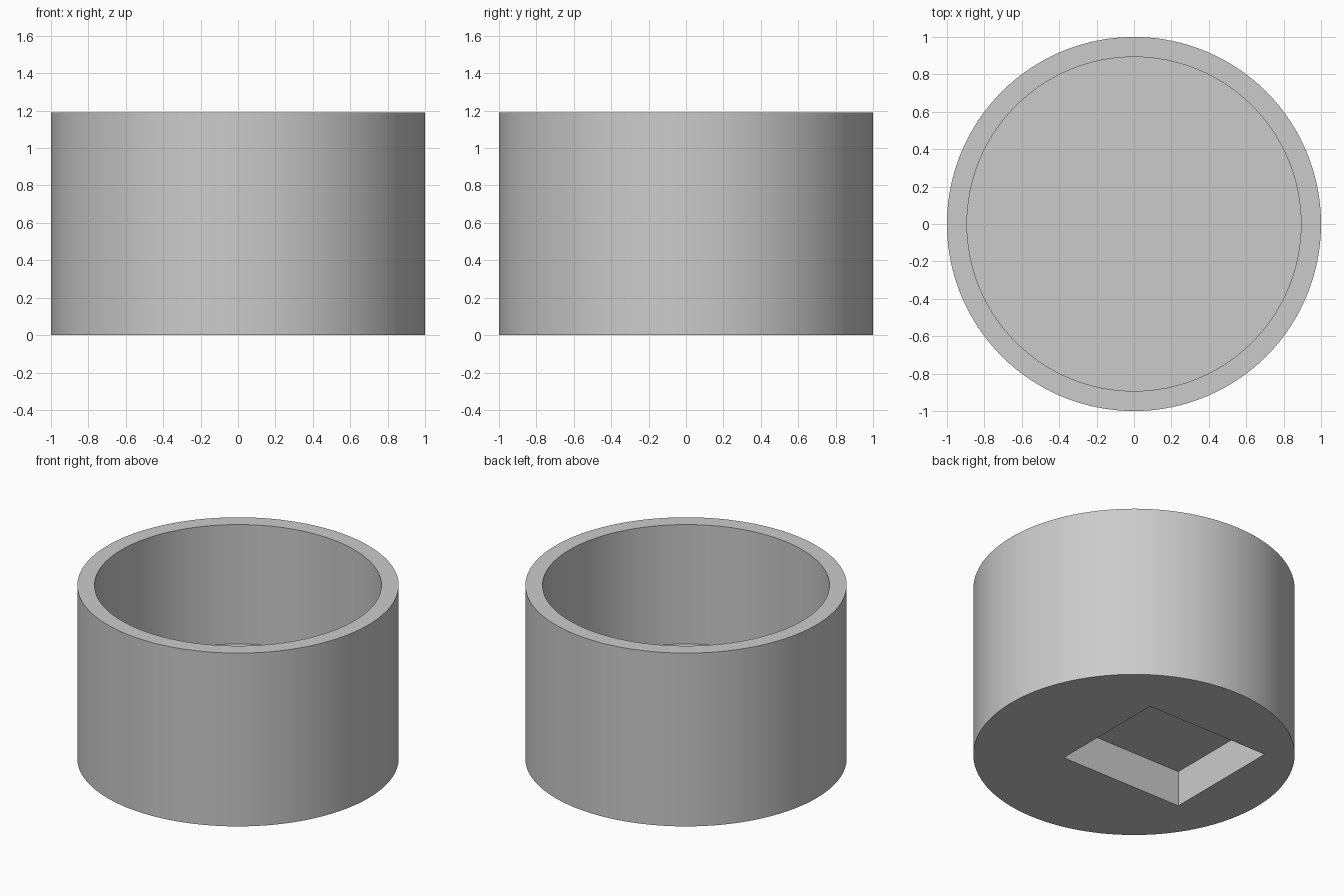
import bpy
import math

default = bpy.data.objects.get("Cube")
if default:
    bpy.data.objects.remove(default, do_unlink=True)

HEIGHT = 1.19
FLOOR = 0.37      # height of the cup's inner floor
SEGMENTS = 128

grey = bpy.data.materials.new("plain grey")
grey.use_nodes = True
colour = (0.6, 0.6, 0.6, 1)
grey.diffuse_color = colour
grey.node_tree.nodes["Principled BSDF"].inputs["Base Color"].default_value = colour


def cylinder(name, radius, bottom, top):
    bpy.ops.mesh.primitive_cylinder_add(
        vertices=SEGMENTS, radius=radius, depth=top - bottom,
        location=(0, 0, (bottom + top) / 2))
    obj = bpy.context.object
    obj.name = name
    obj.data.materials.append(grey)
    return obj


def box(name, low, high):
    centre = [(a + b) / 2 for a, b in zip(low, high)]
    bpy.ops.mesh.primitive_cube_add(size=1, location=centre)
    obj = bpy.context.object
    obj.name = name
    obj.scale = [b - a for a, b in zip(low, high)]
    obj.data.materials.append(grey)
    return obj


def cut(target, cutter):
    cutter.hide_render = True
    bpy.context.view_layer.update()
    mod = target.modifiers.new("cut", 'BOOLEAN')
    mod.operation = 'DIFFERENCE'
    mod.solver = 'EXACT'
    mod.object = cutter
    bpy.context.view_layer.objects.active = target
    bpy.ops.object.modifier_apply(modifier=mod.name)
    bpy.data.objects.remove(cutter, do_unlink=True)


# Round cup body
cup = cylinder("cup_body", 1, 0, HEIGHT)

# Open bowl from above
cut(cup, cylinder("bowl_cutter", 0.893, FLOOR, HEIGHT + 0.2))

# Off-centre rectangular pocket in the underside
cut(cup, box("pocket_cutter", (-0.62, -0.31, -0.2), (0.31, 0.525, 0.245)))

# Smooth walls, sharp rims
bpy.ops.object.select_all(action='DESELECT')
cup.select_set(True)
bpy.context.view_layer.objects.active = cup
bpy.ops.object.shade_smooth_by_angle(angle=math.radians(30))
